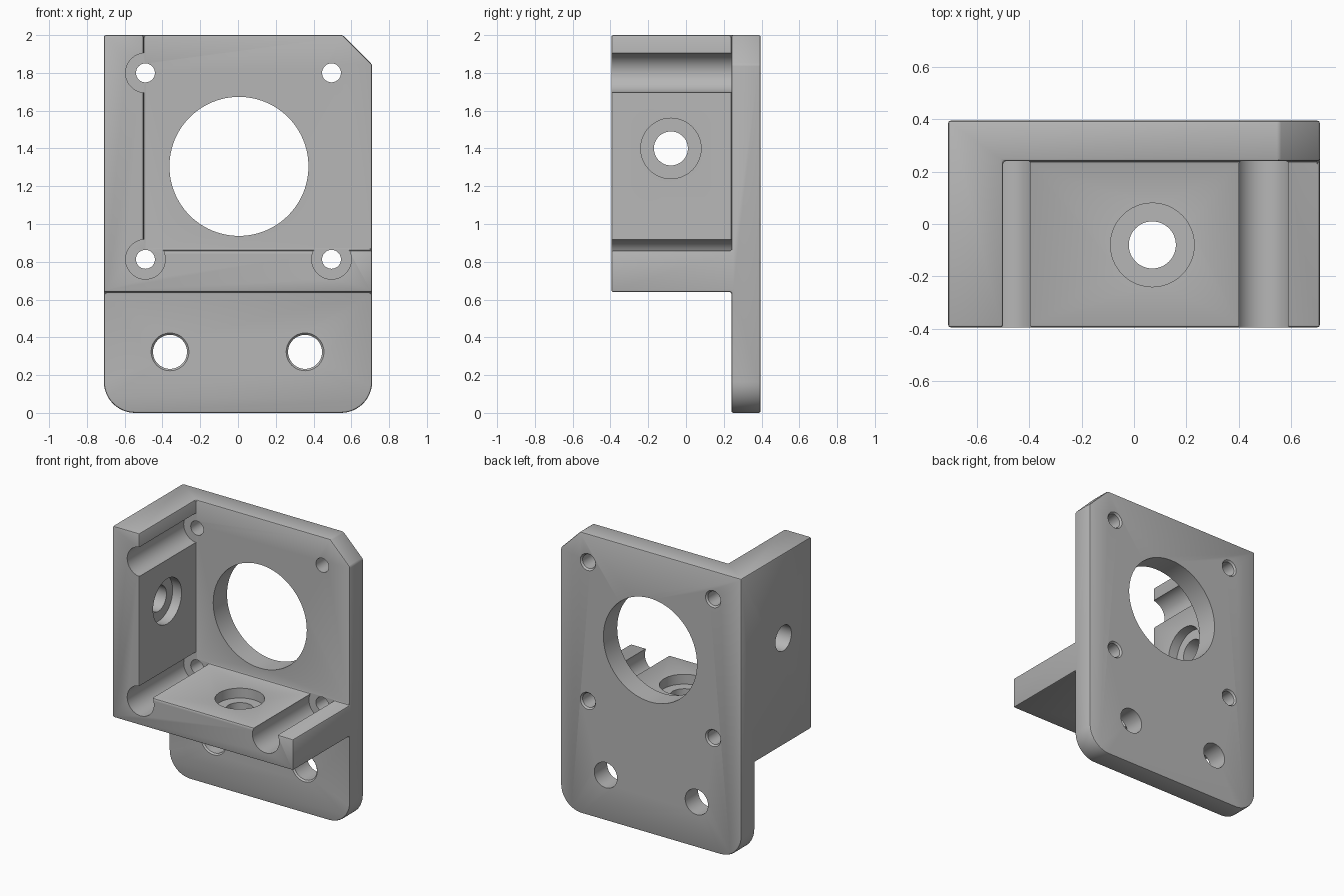
import bpy, bmesh, math
from mathutils import Vector

if "Cube" in bpy.data.objects:
    bpy.data.objects.remove(bpy.data.objects["Cube"], do_unlink=True)

grey = bpy.data.materials.new("plain grey")
grey.use_nodes = True
GREY = (0.47, 0.47, 0.47, 1)
grey.diffuse_color = GREY
grey.node_tree.nodes["Principled BSDF"].inputs["Base Color"].default_value = GREY

W, D, FRONT = 0.71, 0.395, 0.24      # half width, half depth, plate front face
MID = -0.08                          # depth of the side and floor bolt holes


def make_object(name, bm):
    bmesh.ops.recalc_face_normals(bm, faces=bm.faces[:])
    mesh = bpy.data.meshes.new(name)
    bm.to_mesh(mesh)
    bm.free()
    mesh.materials.append(grey)
    obj = bpy.data.objects.new(name, mesh)
    bpy.context.collection.objects.link(obj)
    return obj


def extrude_profile(name, points, y0, y1):
    """Extrude an x-z outline from y0 to y1."""
    bm = bmesh.new()
    face = bm.faces.new([bm.verts.new((x, y0, z)) for x, z in points])
    ext = bmesh.ops.extrude_face_region(bm, geom=[face])
    moved = [v for v in ext["geom"] if isinstance(v, bmesh.types.BMVert)]
    bmesh.ops.translate(bm, verts=moved, vec=(0, y1 - y0, 0))
    return make_object(name, bm)


def turned_cutter(steps, origin, axis, sides=48):
    """Stepped round cutter; steps are (distance along axis, radius)."""
    bm = bmesh.new()
    turn = Vector(axis).to_track_quat("Z", "Y")
    rings = []
    for t, r in steps:
        angles = [math.tau * i / sides for i in range(sides)]
        rings.append([bm.verts.new(Vector(origin) + turn @ Vector(
            (r * math.cos(a), r * math.sin(a), t))) for a in angles])
    for a, b in zip(rings, rings[1:]):
        for i in range(sides):
            j = (i + 1) % sides
            bm.faces.new((a[i], a[j], b[j], b[i]))
    bm.faces.new(rings[0])
    bm.faces.new(rings[-1])
    obj = make_object("hole_cutter", bm)
    obj.hide_render = True
    return obj


def apply_modifier(obj, kind, **settings):
    mod = obj.modifiers.new(kind.lower(), kind)
    for key, value in settings.items():
        setattr(mod, key, value)
    bpy.context.view_layer.objects.active = obj
    bpy.ops.object.modifier_apply(modifier=mod.name)


def combine(obj, other, operation):
    apply_modifier(obj, "BOOLEAN", operation=operation, solver="EXACT", object=other)
    bpy.data.objects.remove(other, do_unlink=True)


# Back plate: rounded lower corners and one clipped upper corner
R = 0.165
outline = [(-W, 2), (-W, R)]
for cx, start in ((-W + R, math.pi), (W - R, 1.5 * math.pi)):
    for i in range(13):
        a = start + i * math.pi / 24
        outline.append((cx + R * math.cos(a), R + R * math.sin(a)))
outline += [(W, 1.845), (W - 0.155, 2)]
clean = []
for p in outline:
    if not clean or (Vector(p) - Vector(clean[-1])).length > 1e-4:
        clean.append(p)
bracket = extrude_profile("motor_bracket", clean, FRONT, D)

# L-shaped side wall and floor
ledge = extrude_profile("wall_and_floor", [
    (-W, 2), (-W, 0.64), (W, 0.64), (W, 0.86), (-0.5, 0.86), (-0.5, 2)],
    -D, FRONT + 0.07)
combine(bracket, ledge, "UNION")

# Softened edges
apply_modifier(bracket, "DECIMATE", decimate_type="DISSOLVE",
               angle_limit=math.radians(1))
apply_modifier(bracket, "BEVEL", width=0.01, segments=2,
               limit_method="ANGLE", angle_limit=math.radians(30))

Y = (0, 1, 0)
# Large central opening
combine(bracket, turned_cutter([(0.1, 0.368), (0.5, 0.368)],
                               (0.005, 0, 1.305), Y, 96), "DIFFERENCE")

# Corner screw holes, with driver channels through the wall and floor
for x in (-0.49, 0.495):
    for z in (0.813, 1.8):
        if x < 0 or z < 1:
            combine(bracket, turned_cutter([(-0.6, 0.105), (FRONT, 0.105)],
                                           (x, 0, z), Y), "DIFFERENCE")
        combine(bracket, turned_cutter(
            [(0.1, 0.05), (D - 0.012, 0.05), (D + 0.012, 0.07)],
            (x, 0, z), Y), "DIFFERENCE")

# Lower mounting holes with a small front chamfer
for x in (-0.36, 0.355):
    combine(bracket, turned_cutter(
        [(FRONT - 0.01, 0.11), (FRONT + 0.01, 0.09), (0.5, 0.09)],
        (x, 0, 0.323), Y), "DIFFERENCE")

# Counterbored bolt holes in the side wall and the floor
bore = [(-0.1, 0.16), (0.07, 0.16), (0.07, 0.09), (0.4, 0.09)]
combine(bracket, turned_cutter(bore, (-0.5, MID, 1.4), (-1, 0, 0)), "DIFFERENCE")
combine(bracket, turned_cutter(bore, (0.07, MID, 0.86), (0, 0, -1)), "DIFFERENCE")

# Smooth round surfaces, crisp edges
bpy.ops.object.select_all(action="DESELECT")
bracket.select_set(True)
bpy.context.view_layer.objects.active = bracket
bpy.ops.object.shade_smooth_by_angle(angle=math.radians(30))
